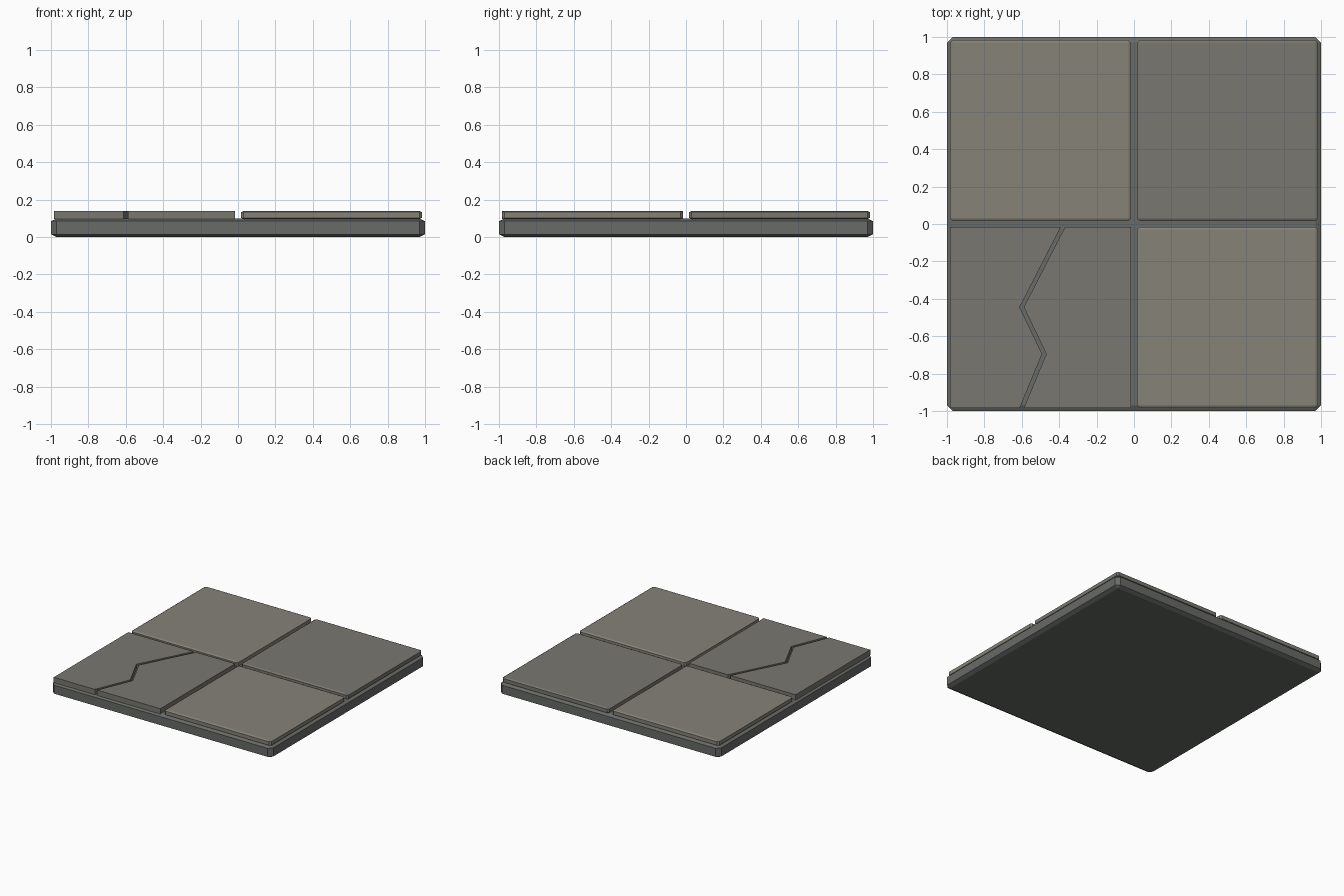
import bpy, bmesh

if "Cube" in bpy.data.objects:
    bpy.data.objects.remove(bpy.data.objects["Cube"])


def material(name, rgb):
    m = bpy.data.materials.new(name)
    m.diffuse_color = (*rgb, 1)
    m.use_nodes = True
    m.node_tree.nodes["Principled BSDF"].inputs["Base Color"].default_value = m.diffuse_color
    return m


def finish(bm, name, mat):
    bmesh.ops.recalc_face_normals(bm, faces=bm.faces)
    me = bpy.data.meshes.new(name)
    bm.to_mesh(me)
    bm.free()
    me.materials.append(mat)
    ob = bpy.data.objects.new(name, me)
    bpy.context.collection.objects.link(ob)
    return ob


def slab(name, x0, x1, y0, y1, z0, z1, bevel, mat):
    """Chamfered block; chamfers are half as tall as they are wide."""
    bm = bmesh.new()
    bmesh.ops.create_cube(bm, size=1)
    bmesh.ops.scale(bm, vec=(x1 - x0, y1 - y0, 2 * (z1 - z0)), verts=bm.verts)
    bmesh.ops.bevel(bm, geom=bm.edges[:], offset=bevel, offset_type='OFFSET',
                    segments=1, profile=0.5, affect='EDGES')
    bmesh.ops.scale(bm, vec=(1, 1, 0.5), verts=bm.verts)
    bmesh.ops.translate(bm, vec=((x0 + x1) / 2, (y0 + y1) / 2, (z0 + z1) / 2),
                        verts=bm.verts)
    return finish(bm, name, mat)


def prism(name, outline, z0, z1, mat):
    bm = bmesh.new()
    face = bm.faces.new([bm.verts.new((x, y, z0)) for x, y in outline])
    ext = bmesh.ops.extrude_face_region(bm, geom=[face], use_keep_orig=True)
    top = [g for g in ext['geom'] if isinstance(g, bmesh.types.BMVert)]
    bmesh.ops.translate(bm, vec=(0, 0, z1 - z0), verts=top)
    return finish(bm, name, mat)


grout = material("grout_stone", (0.135, 0.145, 0.135))
light = material("light_stone", (0.235, 0.225, 0.185))
dark = material("dark_stone", (0.195, 0.185, 0.16))

# Base slab
slab("base_slab", -1, 1, -1, 1, 0, 0.1, 0.03, grout)

# Three whole tiles
A, B = 0.016, 0.984
Z0, Z1 = 0.096, 0.14
slab("tile_back_left", -B, -A, A, B, Z0, Z1, 0.014, light)
slab("tile_back_right", A, B, A, B, Z0, Z1, 0.014, dark)
slab("tile_front_right", A, B, -B, -A, Z0, Z1, 0.014, light)

# Cracked tile, split along a zigzag gap
crack = [(-0.38, -A), (-0.60, -0.445), (-0.48, -0.695), (-0.60, -B)]
half = 0.011
left = [(x - half, y) for x, y in crack] + [(-B, -B), (-B, -A)]
right = [(x + half, y) for x, y in crack] + [(-A, -B), (-A, -A)]
prism("cracked_tile_left", left, Z0, Z1, dark)
prism("cracked_tile_right", right, Z0, Z1, dark)
